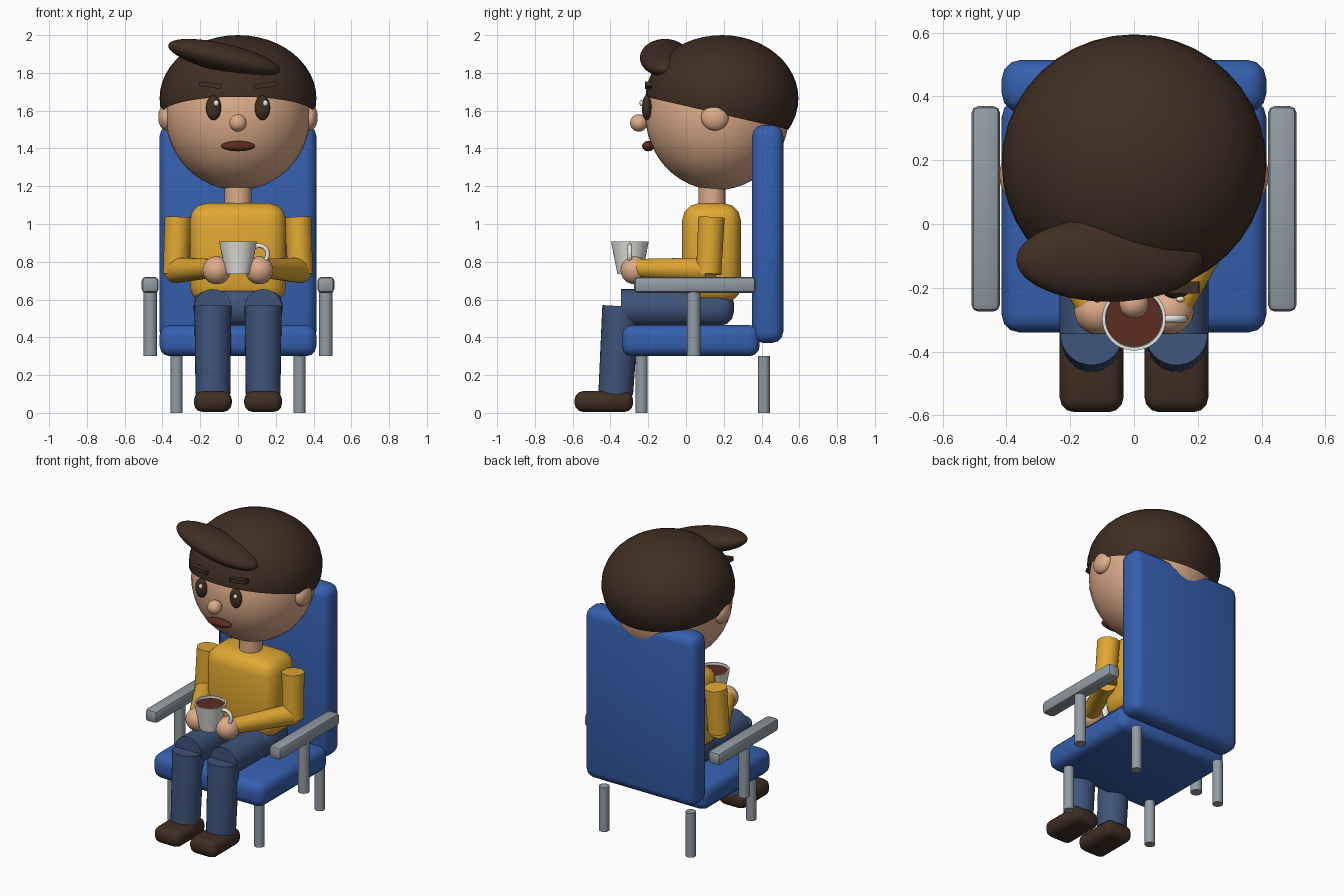
import bpy, bmesh
from math import radians
from mathutils import Vector, Matrix

cube = bpy.data.objects.get("Cube")
if cube:
    bpy.data.objects.remove(cube, do_unlink=True)


def material(name, srgb):
    lin = [((c / 255 + 0.055) / 1.055) ** 2.4 for c in srgb] + [1.0]
    m = bpy.data.materials.new(name)
    m.use_nodes = True
    m.diffuse_color = lin
    m.node_tree.nodes["Principled BSDF"].inputs["Base Color"].default_value = lin
    return m


HAIR = material("dark brown", (64, 46, 35))
SKIN = material("skin", (222, 172, 138))
SHIRT = material("mustard", (224, 168, 50))
DENIM = material("denim blue", (62, 84, 122))
FABRIC = material("chair blue", (54, 96, 176))
METAL = material("grey metal", (146, 156, 164))
CHINA = material("white china", (236, 236, 230))
COFFEE = material("reddish brown", (92, 44, 32))


def finish(bm, name, mat, smooth=True):
    bmesh.ops.recalc_face_normals(bm, faces=bm.faces)
    me = bpy.data.meshes.new(name)
    bm.to_mesh(me)
    bm.free()
    me.materials.append(mat)
    ob = bpy.data.objects.new(name, me)
    bpy.context.collection.objects.link(ob)
    if smooth:
        bpy.ops.object.select_all(action='DESELECT')
        ob.select_set(True)
        bpy.context.view_layer.objects.active = ob
        bpy.ops.object.shade_smooth_by_angle(angle=radians(40))
    return ob


def ball(name, mat, loc, radii, tilt=0, cut=None):
    """Ellipsoid; tilt turns it about y, cut = (point, normal) removes the side below."""
    bm = bmesh.new()
    bmesh.ops.create_uvsphere(bm, u_segments=40, v_segments=24, radius=1)
    bm.transform(Matrix.Translation(loc) @ Matrix.Rotation(radians(tilt), 4, 'Y')
                 @ Matrix.Diagonal((*radii, 1)))
    if cut:
        bmesh.ops.bisect_plane(bm, geom=bm.verts[:] + bm.edges[:] + bm.faces[:],
                               plane_co=cut[0], plane_no=cut[1], clear_inner=True)
    return finish(bm, name, mat)


def box(name, mat, lo, hi, bevel, segments=3, tilt=0):
    """Rounded box between two corners."""
    lo, hi = Vector(lo), Vector(hi)
    bm = bmesh.new()
    bmesh.ops.create_cube(bm, size=1)
    bm.transform(Matrix.Translation((lo + hi) / 2) @ Matrix.Rotation(radians(tilt), 4, 'Y')
                 @ Matrix.Diagonal((*(hi - lo), 1)))
    if bevel:
        bmesh.ops.bevel(bm, geom=bm.edges[:], offset=bevel, segments=segments,
                        profile=0.5, affect='EDGES', clamp_overlap=True)
    return finish(bm, name, mat)


def rod(name, mat, a, b, r1, r2=None):
    """Capped cylinder or cone running from a to b."""
    a, b = Vector(a), Vector(b)
    bm = bmesh.new()
    bmesh.ops.create_cone(bm, cap_ends=True, segments=32, radius1=r1,
                          radius2=r2 or r1, depth=(b - a).length)
    turn = (b - a).to_track_quat('Z', 'Y').to_matrix().to_4x4()
    bm.transform(Matrix.Translation((a + b) / 2) @ turn)
    return finish(bm, name, mat)


def lathe(name, mat, profile, centre):
    """Surface spun around the vertical axis through centre."""
    bm = bmesh.new()
    vs = [bm.verts.new((r, 0, z)) for r, z in profile]
    es = [bm.edges.new(p) for p in zip(vs, vs[1:])]
    bmesh.ops.spin(bm, geom=vs + es, cent=(0, 0, 0), axis=(0, 0, 1),
                   angle=radians(360), steps=40)
    bmesh.ops.remove_doubles(bm, verts=bm.verts, dist=0.0005)
    bm.transform(Matrix.Translation(centre))
    return finish(bm, name, mat)


# Chair
box("seat", FABRIC, (-.415, -.34, .30), (.415, .39, .465), .055)
box("backrest", FABRIC, (-.415, .35, .37), (.415, .515, 1.525), .06)
for side, s in (("left", 1), ("right", -1)):
    rod(side + "_front_leg", METAL, (s * .325, -.235, 0), (s * .325, -.235, .32), .032)
    rod(side + "_back_leg", METAL, (s * .325, .412, 0), (s * .325, .412, .30), .032)
    rod(side + "_arm_post", METAL, (s * .465, .04, .30), (s * .465, .04, .65), .036)
    box(side + "_armrest", METAL, (s * .465 - .045, -.275, .635),
        (s * .465 + .045, .37, .72), .022, 2)

# Torso and hips
box("torso", SHIRT, (-.255, -.02, .58), (.255, .29, 1.11), .09)
box("hips", DENIM, (-.235, -.06, .46), (.235, .255, .655), .08)
rod("neck", SKIN, (0, .137, 1.08), (0, .137, 1.24), .071)

# Limbs
for side, s in (("left", 1), ("right", -1)):
    rod(side + "_upper_arm", SHIRT, (s * .318, .135, 1.035), (s * .33, .12, .735), .07, .067)
    rod(side + "_forearm", SHIRT, (s * .33, .13, .755), (s * .135, -.25, .765), .068, .05)
    ball(side + "_hand", SKIN, (s * .113, -.272, .755), (.074, .074, .074))
    rod(side + "_thigh", DENIM, (s * .133, .12, .555), (s * .133, -.345, .555), .1)
    rod(side + "_shin", DENIM, (s * .133, -.345, .565), (s * .133, -.372, .1), .098, .092)
    box(side + "_shoe", HAIR, (s * .133 - .1, -.59, .005), (s * .133 + .1, -.28, .115), .045)

# Head and hair
ball("head", SKIN, (0, .165, 1.58), (.385, .38, .4))
ball("hair", HAIR, (0, .19, 1.665), (.415, .405, .335),
     cut=((0, -.22, 1.675), (0, .23, 1)))
ball("fringe", HAIR, (-.075, -.112, 1.88), (.302, .132, .075), tilt=13)

# Face
for side, s in (("left", 1), ("right", -1)):
    ball(side + "_ear", SKIN, (s * .38, .153, 1.565), (.042, .073, .07))
    ball(side + "_eye", HAIR, (s * .13, -.208, 1.615), (.041, .026, .065))
    ball(side + "_eye_glint", CHINA, (s * .13 + .015, -.236, 1.64), (.014, .01, .016))
    box(side + "_eyebrow", HAIR, (s * .145 - .06, -.218, 1.722),
        (s * .145 + .06, -.18, 1.748), 0, tilt=-s * 7)
ball("nose", SKIN, (0, -.25, 1.535), (.046, .046, .046))
ball("mouth", COFFEE, (0, -.2, 1.412), (.09, .032, .027))

# Cup of coffee
CUP = (0, -.297, 0)
lathe("cup", CHINA, [(0, .735), (.066, .735), (.1, .908), (.09, .908), (.083, .87), (0, .86)], CUP)
lathe("coffee", COFFEE, [(0, .895), (.0885, .895)], CUP)
bpy.ops.mesh.primitive_torus_add(major_radius=.045, minor_radius=.012, major_segments=28,
                                 minor_segments=12, location=(.112, -.297, .84),
                                 rotation=(radians(90), 0, 0))
handle = bpy.context.object
handle.name = "cup_handle"
handle.data.materials.append(CHINA)
bpy.ops.object.shade_smooth()
